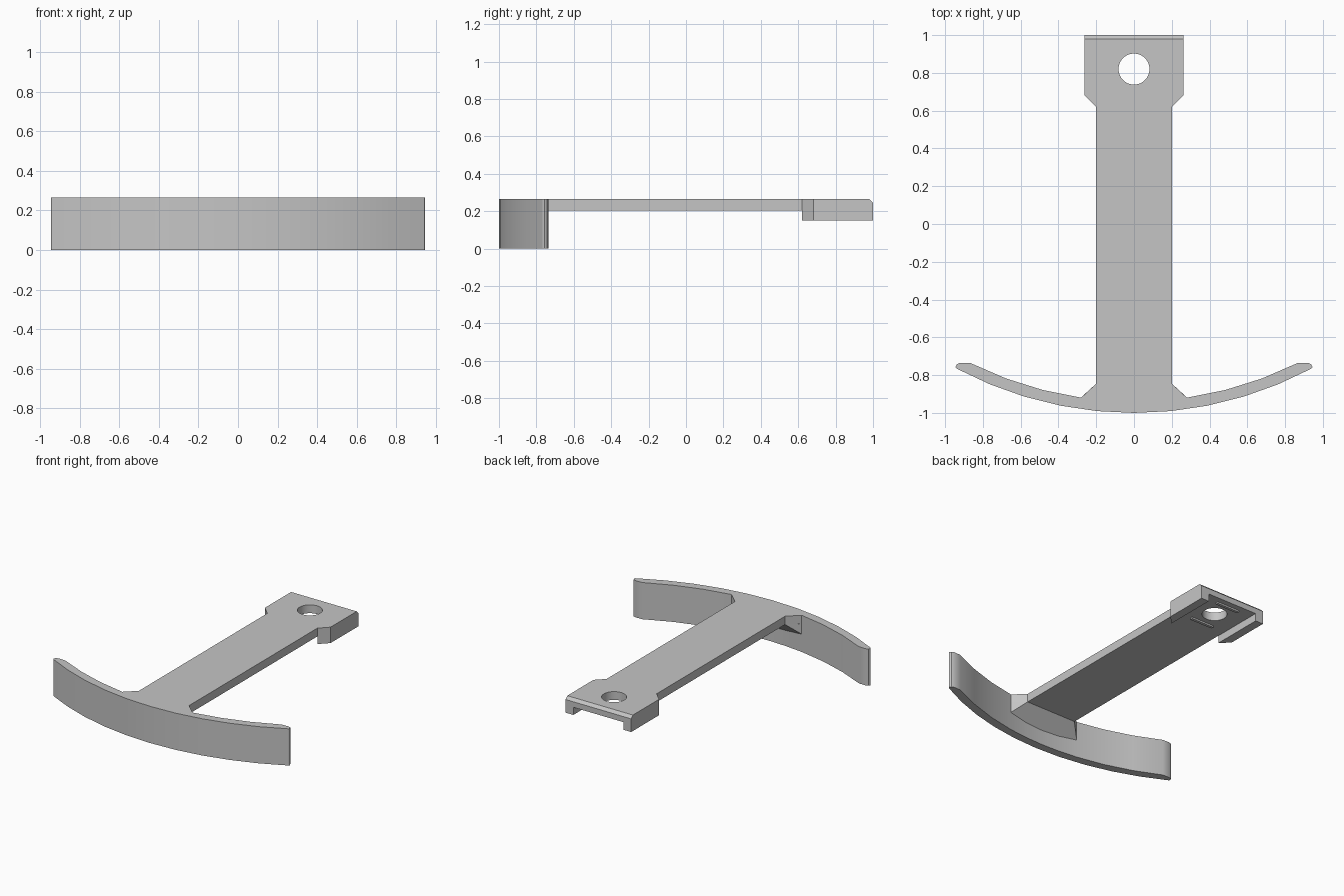
import bpy, bmesh
from math import sin, cos, radians

cube = bpy.data.objects.get("Cube")
if cube:
    bpy.data.objects.remove(cube, do_unlink=True)

TOP, PLATE_BOTTOM, RAIL_BOTTOM = 0.265, 0.205, 0.15
HOLE_Y = 0.82

grey = bpy.data.materials.new("plain grey")
grey.use_nodes = True
grey.diffuse_color = (0.56, 0.56, 0.56, 1)
grey.node_tree.nodes["Principled BSDF"].inputs["Base Color"].default_value = (0.56, 0.56, 0.56, 1)


def finish(name, bm):
    bmesh.ops.recalc_face_normals(bm, faces=bm.faces)
    mesh = bpy.data.meshes.new(name)
    bm.to_mesh(mesh)
    bm.free()
    mesh.materials.append(grey)
    obj = bpy.data.objects.new(name, mesh)
    bpy.context.collection.objects.link(obj)
    return obj


def prism(outline, low, high):
    """Closed outline in plan, extruded upward."""
    bm = bmesh.new()
    face = bm.faces.new([bm.verts.new((x, y, low)) for x, y in outline])
    new = bmesh.ops.extrude_face_region(bm, geom=[face])["geom"]
    verts = [v for v in new if isinstance(v, bmesh.types.BMVert)]
    bmesh.ops.translate(bm, verts=verts, vec=(0, 0, high - low))
    # The starting face stays as the lower cap
    if not face.is_valid or len(bm.faces) < len(outline) + 2:
        bm.faces.new([v for v in bm.verts if v not in verts])
    return bm


def arc(radius, start, end, steps):
    """Arc about (0, 1), angles measured from the front."""
    angles = [radians(start + (end - start) * i / steps) for i in range(steps + 1)]
    return [(radius * sin(a), 1 - radius * cos(a)) for a in angles]


def mirrored(points):
    return [(-x, y) for x, y in reversed(points)]


def smooth(obj):
    bpy.ops.object.select_all(action='DESELECT')
    obj.select_set(True)
    bpy.context.view_layer.objects.active = obj
    bpy.ops.object.shade_smooth_by_angle(angle=radians(30))


# Curved bow with rounded tips
web = arc(1.94, -8.3, 8.3, 4)
wing = arc(1.94, 26.5, 8.3, 3)
tip = [(0.945, -0.757), (0.937, -0.742), (0.92, -0.735)]
outline = arc(2.0, -28, 28, 10) + tip + wing + web[-2:0:-1] + mirrored(wing) + mirrored(tip)
bow = finish("curved_bow", prism(outline, 0, TOP))
smooth(bow)

# Flat stem widening into the head, meeting the bow with angled corners
side = [(0.2, -0.845), (0.2, 0.62), (0.262, 0.682), (0.262, 1.0)]
bm = prism(web + side + mirrored(side), PLATE_BOTTOM, TOP)
back_edge = [e for e in bm.edges if all(v.co.y > 0.99 and v.co.z > 0.26 for v in e.verts)]
bmesh.ops.bevel(bm, geom=back_edge, offset=0.02, segments=1, affect='EDGES')
stem = finish("stem_plate", bm)

# Round hole through the head
bm = bmesh.new()
bmesh.ops.create_cone(bm, cap_ends=True, segments=48, radius1=0.082, radius2=0.082, depth=0.4)
bmesh.ops.translate(bm, verts=bm.verts, vec=(0, HOLE_Y, TOP))
cutter = finish("hole_cutter", bm)
cutter.hide_render = True
cut = stem.modifiers.new("hole", 'BOOLEAN')
cut.operation = 'DIFFERENCE'
cut.solver = 'EXACT'
cut.object = cutter
bpy.context.view_layer.objects.active = stem
bpy.ops.object.modifier_apply(modifier=cut.name)
bpy.data.objects.remove(cutter, do_unlink=True)
smooth(stem)

# Side rails under the head
for name, s in (("left_rail", 1), ("right_rail", -1)):
    rail = [(s * 0.2, 0.62), (s * 0.262, 0.682), (s * 0.262, 1.0), (s * 0.2, 1.0)]
    finish(name, prism(rail, RAIL_BOTTOM, PLATE_BOTTOM))

# Low ridges under the head, either side of the hole
for name, y in (("front_ridge", HOLE_Y - 0.13), ("back_ridge", HOLE_Y + 0.13)):
    ridge = [(-0.09, y - 0.01), (0.09, y - 0.01), (0.09, y + 0.01), (-0.09, y + 0.01)]
    finish(name, prism(ridge, PLATE_BOTTOM - 0.012, PLATE_BOTTOM))

# Sloped gusset beneath the joint of stem and bow
bm = bmesh.new()
for s in (-1, 1):
    for x, y, z in ((0.2, -0.845, PLATE_BOTTOM), (0.28, -0.918, PLATE_BOTTOM),
                    (0.28, -0.918, 0.13), (0.28, -0.95, PLATE_BOTTOM), (0.28, -0.95, 0.097)):
        bm.verts.new((s * x, y, z))
bmesh.ops.convex_hull(bm, input=bm.verts)
bmesh.ops.dissolve_limit(bm, angle_limit=radians(1), verts=bm.verts, edges=bm.edges)
finish("gusset", bm)
